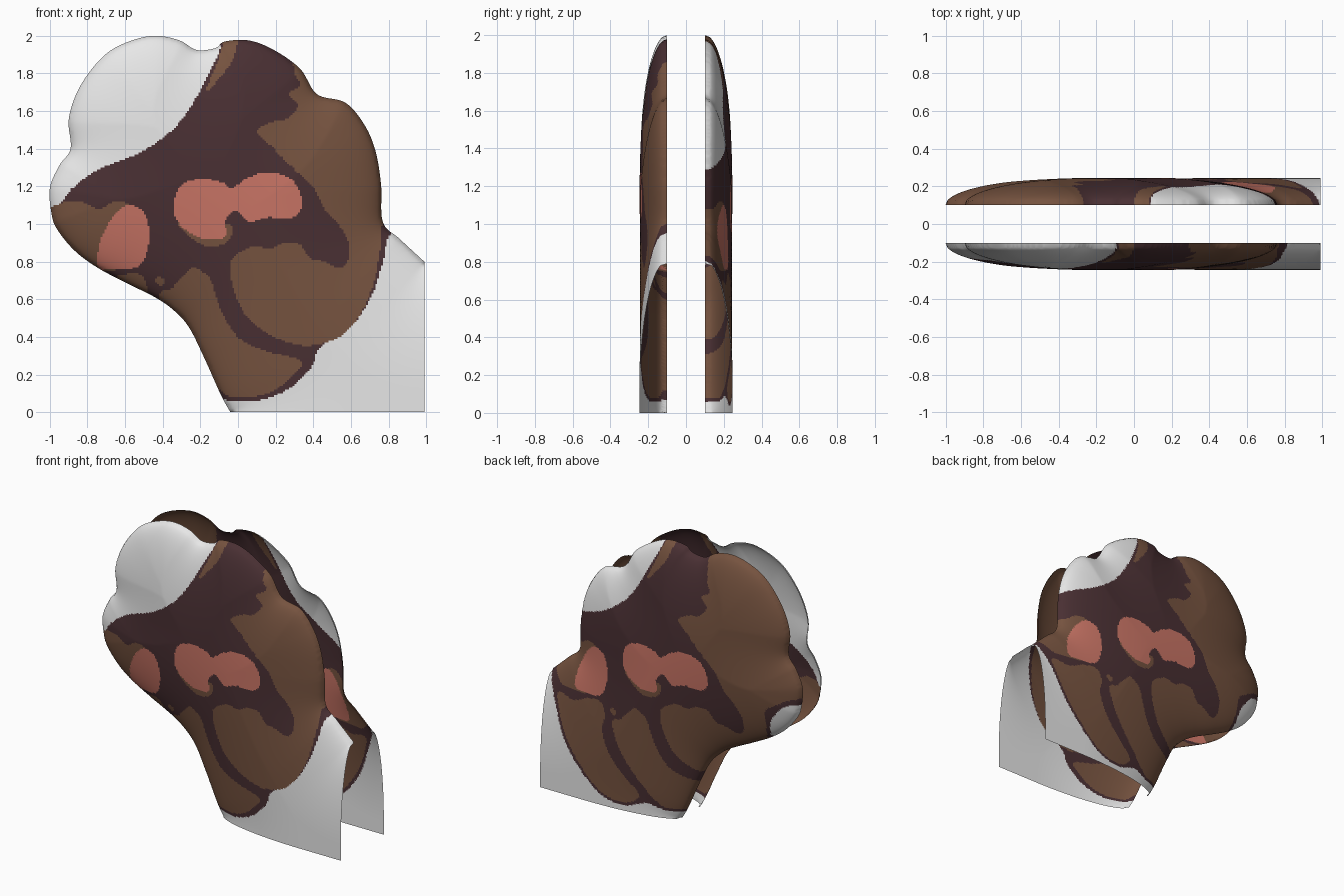
import bpy
import bmesh
import math
from mathutils import Vector
from mathutils.kdtree import KDTree

STEP = 0.01          # grid cell size
RIGHT = 0.99         # straight cut on the right side
GAP = 0.1            # distance of each rim from the middle plane
BULGE = 0.145        # extra depth at the thickest place
ROUNDING = 0.7       # how far in from the rim the surface keeps rising

cube = bpy.data.objects.get("Cube")
if cube:
    bpy.data.objects.remove(cube, do_unlink=True)


def material(name, colour):
    mat = bpy.data.materials.new(name)
    mat.use_nodes = True
    rgba = (*colour, 1.0)
    mat.diffuse_color = rgba
    mat.node_tree.nodes["Principled BSDF"].inputs["Base Color"].default_value = rgba
    return mat


WHITE, DARK, BROWN, PINK = range(4)
materials = [
    material("white", (0.88, 0.88, 0.88)),
    material("dark_brown", (0.067, 0.029, 0.033)),
    material("warm_brown", (0.18, 0.086, 0.05)),
    material("dusty_pink", (0.58, 0.175, 0.13)),
]


def smooth_path(points, steps, closed=True):
    """Catmull-Rom curve through the points."""
    pts = [Vector(p) for p in points]
    n = len(pts)
    path = []
    for i in range(n if closed else n - 1):
        if closed:
            a, b, c, d = (pts[(i + k) % n] for k in (-1, 0, 1, 2))
        else:
            a, b, c, d = (pts[min(max(i + k, 0), n - 1)] for k in (-1, 0, 1, 2))
        for s in range(steps):
            t = s / steps
            path.append(0.5 * (2 * b + (c - a) * t + (2 * a - 5 * b + 4 * c - d) * t ** 2
                               + (3 * b - a - 3 * c + d) * t ** 3))
    if not closed:
        path.append(pts[-1])
    return path


class Region:
    """Closed area on the front plane with a fast inside test."""

    def __init__(self, path, colour=WHITE):
        self.colour = colour
        xs, zs = [p.x for p in path], [p.y for p in path]
        self.box = min(xs), max(xs), min(zs), max(zs)
        self.edges = [(xs[i - 1], zs[i - 1], xs[i], zs[i]) for i in range(len(path))]

    def contains(self, x, z):
        left, right, low, high = self.box
        if not (left <= x <= right and low <= z <= high):
            return False
        inside = False
        for ax, az, bx, bz in self.edges:
            if (az > z) != (bz > z) and x < ax + (z - az) * (bx - ax) / (bz - az):
                inside = not inside
        return inside


# Curved rim of the silhouette, from the neck round to the shoulder
rim = [(-.04, 0), (-.09, .09), (-.18, .29), (-.26, .45), (-.34, .54), (-.44, .61),
       (-.6, .69), (-.75, .77), (-.87, .86), (-.96, .97), (-.99, 1.05), (-1, 1.19),
       (-.95, 1.31), (-.89, 1.4), (-.9, 1.55), (-.86, 1.69), (-.78, 1.82), (-.68, 1.92),
       (-.55, 1.98), (-.43, 2), (-.31, 1.975), (-.22, 1.925), (-.12, 1.935), (-.07, 1.97),
       (.06, 1.975), (.19, 1.925), (.33, 1.825), (.42, 1.69), (.57, 1.645), (.67, 1.53),
       (.73, 1.39), (.76, 1.21), (.77, 1.01), (.86, .92), (RIGHT, .8)]

# Painted areas, later ones cover earlier ones
head = [(-1.02, 1), (-.95, 1.1), (-.87, 1.2), (-.74, 1.29), (-.52, 1.38), (-.36, 1.49),
        (-.26, 1.61), (-.17, 1.77), (-.09, 1.94), (-.04, 2.1), (1.1, 2.1), (1.1, 1.2),
        (.9, 1.05), (.8, .93), (.77, .8), (.71, .62), (.6, .45), (.44, .35), (.39, .24),
        (.28, .13), (.12, .065), (-.06, .065), (-.17, .09), (-.33, .04), (-.5, .07),
        (-.66, .2), (-.8, .38), (-.9, .62), (-1.02, .9)]
crown = [(.33, 2.1), (.3, 1.82), (.33, 1.74), (.27, 1.69), (.32, 1.63), (.26, 1.56),
         (.17, 1.54), (.1, 1.49), (.17, 1.42), (.25, 1.34), (.33, 1.26), (.41, 1.18),
         (.46, 1.08), (.54, .99), (.59, .89), (.58, .8), (.54, .765), (.46, .8),
         (.38, .82), (.33, .89), (.25, .9), (.17, .87), (.09, .88), (.03, .86),
         (-.04, .8), (-.03, .68), (.03, .53), (.14, .43), (.27, .37), (.39, .355),
         (.54, .4), (.65, .52), (.72, .68), (.755, .86), (.77, 1), (.9, 1.09),
         (1.1, 1.25), (1.1, 2.1)]
outer_lobe = [(-.88, .7), (-.75, .68), (-.62, .73), (-.52, .73), (-.48, .65), (-.5, .55),
              (-.46, .42), (-.36, .28), (-.22, .14), (-.33, .06), (-.5, .09), (-.65, .22),
              (-.78, .39), (-.87, .6)]
neck_lobe = [(-.42, .62), (-.35, .66), (-.28, .74), (-.23, .77), (-.15, .71), (-.12, .62),
             (-.07, .5), (.01, .39), (.13, .33), (.25, .3), (.34, .27), (.3, .2),
             (.2, .12), (.1, .085), (-.03, .08), (-.1, .12), (-.24, .27), (-.36, .44)]
muzzle = [(-1.05, 1.02), (-.94, 1.11), (-.84, 1.12), (-.74, 1.08), (-.66, 1.12),
          (-.58, 1.1), (-.55, .95), (-.6, .78), (-.75, .75), (-.9, .78)]
hair_strand = [(-.17, 1.71), (-.12, 1.75), (-.03, 1.87), (0, 2), (-.06, 2), (-.11, 1.86)]
cheek_shadow = [(-.32, 1.01), (-.18, .885), (-.06, .905), (-.05, 1)]
spot = [(-.44, .7), (-.42, .72), (-.39, .7), (-.41, .67)]
muzzle_patch = [(-.74, .77), (-.74, .88), (-.7, .98), (-.64, 1.07), (-.57, 1.1),
                (-.5, 1.06), (-.47, .95), (-.49, .83), (-.54, .77), (-.65, .765)]
cheek_patch = [(-.34, 1.1), (-.31, 1.2), (-.2, 1.24), (-.08, 1.22), (-.03, 1.19),
               (.04, 1.24), (.16, 1.275), (.28, 1.24), (.335, 1.15), (.33, 1.07),
               (.27, 1.03), (.16, 1.035), (.06, 1.01), (.02, 1.05), (-.02, 1.07),
               (-.065, 1.02), (-.07, .93), (-.18, .92), (-.28, .97), (-.335, 1.04)]

paint = [Region(smooth_path(head, 5), DARK)]
for shape in (crown, outer_lobe, neck_lobe, muzzle, hair_strand, cheek_shadow, spot):
    paint.append(Region(smooth_path(shape, 5), BROWN))
for shape in (muzzle_patch, cheek_patch):
    paint.append(Region(smooth_path(shape, 5), PINK))


def paint_at(x, z):
    for region in reversed(paint):
        if region.contains(x, z):
            return region.colour
    return WHITE


# Silhouette closed by the two straight cuts, and a lookup for the nearest rim point
silhouette = Region(smooth_path(rim, 5, closed=False) + [Vector((RIGHT, 0))])
rim_points = smooth_path(rim, 24, closed=False)
tree = KDTree(len(rim_points))
for index, p in enumerate(rim_points):
    tree.insert((p.x, 0, p.y), index)
tree.balance()

COUNT = round(2 / STEP)
cells = [(i, j) for i in range(COUNT) for j in range(COUNT + 1)
         if silhouette.contains(RIGHT - (i + 0.5) * STEP, (j + 0.5) * STEP)]


def build_shell(name, side):
    """Domed half shell; side is -1 for the front and 1 for the back."""
    bm = bmesh.new()
    grid = {}

    def corner(i, j):
        if (i, j) not in grid:
            grid[i, j] = bm.verts.new((RIGHT - i * STEP, 0, j * STEP))
        return grid[i, j]

    for i, j in cells:
        loop = [corner(i + 1, j), corner(i, j), corner(i, j + 1), corner(i + 1, j + 1)]
        face = bm.faces.new(loop if side < 0 else loop[::-1])
        face.smooth = True
        centre = face.calc_center_median()
        face.material_index = paint_at(-side * centre.x, centre.z)

    # Pull the ragged border onto the rim, then raise the dome
    for vert in bm.verts:
        point, _, distance = tree.find(vert.co)
        if vert.is_boundary and distance < 1.2 * STEP:
            on_cut = vert.co.z < STEP / 2 or vert.co.x > RIGHT - STEP / 2
            if not on_cut:
                vert.co = point
            distance = 0
        inward = min(distance / ROUNDING, 1)
        vert.co.y = side * (GAP + BULGE * math.sqrt(1 - (1 - inward) ** 2))

    mesh = bpy.data.meshes.new(name)
    bm.to_mesh(mesh)
    bm.free()
    for mat in materials:
        mesh.materials.append(mat)
    obj = bpy.data.objects.new(name, mesh)
    bpy.context.collection.objects.link(obj)
    return obj


build_shell("front_shell", -1)
build_shell("back_shell", 1)
